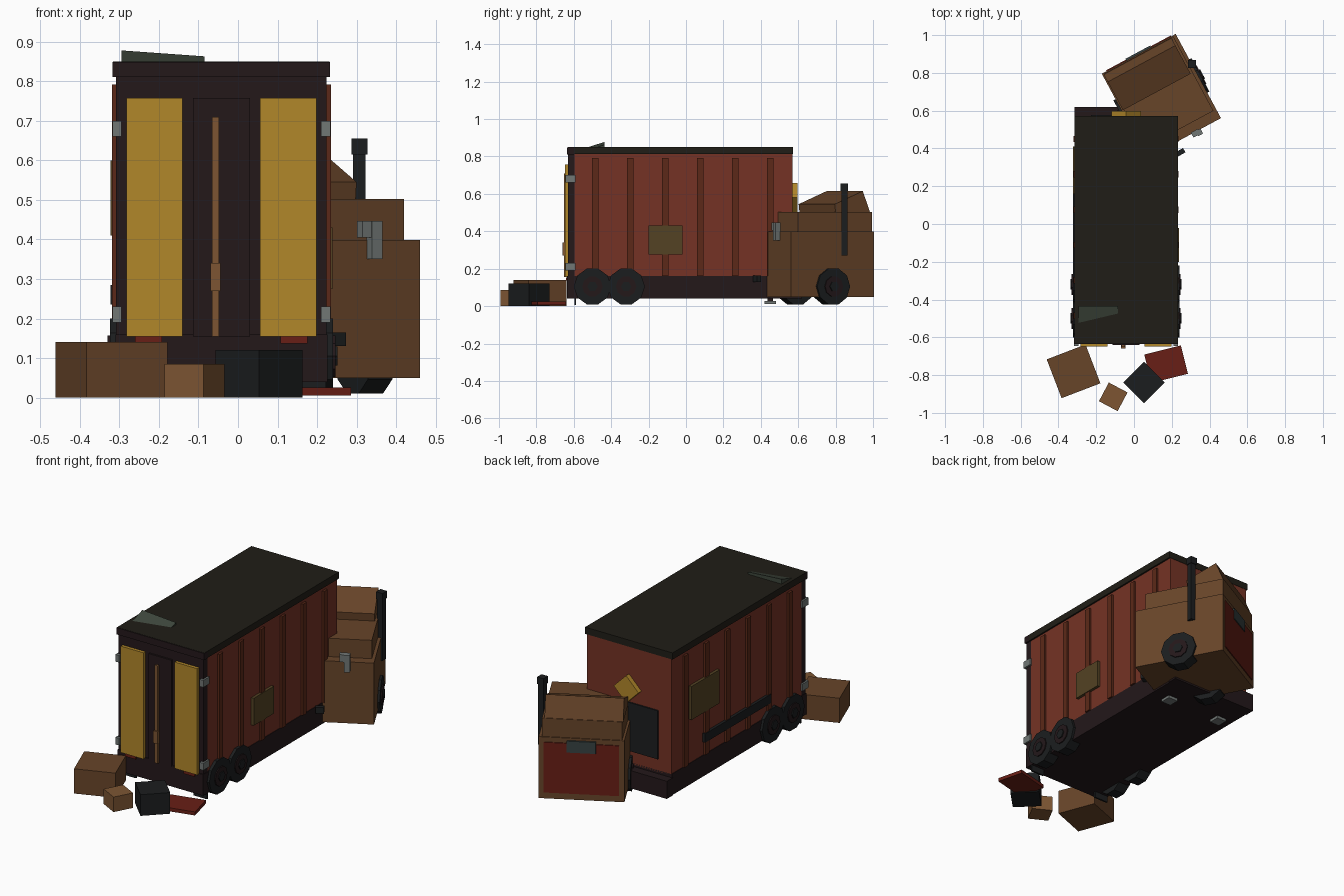
import bpy, bmesh
from math import radians, pi
from mathutils import Matrix, Vector

if "Cube" in bpy.data.objects:
    bpy.data.objects.remove(bpy.data.objects["Cube"])

I = Matrix.Identity(4)

def material(name, r, g, b):
    m = bpy.data.materials.new(name)
    m.diffuse_color = [(c / 255) ** 2.2 for c in (r, g, b)] + [1]
    m.use_nodes = True
    m.node_tree.nodes["Principled BSDF"].inputs["Base Color"].default_value = m.diffuse_color
    return m

RUST = material("rust", 116, 54, 41)
RIB = material("rib_rust", 92, 45, 30)
DARK = material("dark_frame", 40, 30, 32)
ROOF = material("roof", 37, 35, 29)
BROWN = material("brown", 103, 70, 45)
TAN = material("tan", 124, 86, 54)
YELLOW = material("yellow", 176, 134, 46)
TYRE = material("tyre", 33, 35, 36)
STEEL = material("steel", 112, 118, 116)
OLIVE = material("olive_patch", 84, 68, 40)
SLATE = material("slate", 58, 68, 68)
GREEN = material("green_grey", 64, 72, 62)
RED = material("dark_red", 104, 36, 28)

def finish(name, bm, mat, M=I):
    bmesh.ops.recalc_face_normals(bm, faces=bm.faces)
    me = bpy.data.meshes.new(name)
    bm.to_mesh(me)
    bm.free()
    me.materials.append(mat)
    ob = bpy.data.objects.new(name, me)
    ob.matrix_world = M
    bpy.context.collection.objects.link(ob)
    return ob

def box(name, x, y, z, mat, M=I):
    """Box from three (low, high) ranges."""
    bm = bmesh.new()
    bmesh.ops.create_cube(bm, size=1)
    for v in bm.verts:
        v.co = Vector([(r[0] + r[1]) / 2 + c * (r[1] - r[0]) for r, c in zip((x, y, z), v.co)])
    return finish(name, bm, mat, M)

def prism(name, profile, x, mat, M=I):
    """Profile in (y, z) extruded along x."""
    bm = bmesh.new()
    a, b = [[bm.verts.new((px, py, pz)) for py, pz in profile] for px in x]
    bm.faces.new(a)
    bm.faces.new(b)
    n = len(profile)
    for i in range(n):
        bm.faces.new((a[i], a[(i + 1) % n], b[(i + 1) % n], b[i]))
    return finish(name, bm, mat, M)

def disc(name, x, y, z, r, mat, sides=10, M=I):
    """Cylinder with its axis along x."""
    bm = bmesh.new()
    bmesh.ops.create_cone(bm, cap_ends=True, segments=sides, radius1=r, radius2=r, depth=x[1] - x[0],
                          matrix=Matrix.Translation(((x[0] + x[1]) / 2, y, z)) @ Matrix.Rotation(pi / 2, 4, 'Y'))
    return finish(name, bm, mat, M)

def wheel(name, x_out, side, y, M=I):
    def span(a, b):
        return sorted((x_out - side * a, x_out - side * b))
    disc(name + "_tyre", span(0, 0.07), y, 0.105, 0.1, TYRE, 10, M)
    disc(name + "_rim", span(-0.006, 0.02), y, 0.105, 0.055, DARK, 10, M)
    disc(name + "_hub", span(-0.012, 0.02), y, 0.105, 0.028, TYRE, 6, M)

# Trailer body, chassis and roof; local x = 0 is the trailer centreline
T = Matrix.Translation((-0.042, 0, 0))
box("trailer_body", (-0.265, 0.265), (-0.6, 0.57), (0.15, 0.82), RUST, T)
box("chassis", (-0.268, 0.268), (-0.635, 0.57), (0.04, 0.16), DARK, T)
box("nose_bumper", (-0.272, 0.272), (0.565, 0.62), (0.04, 0.14), DARK, T)
box("roof", (-0.274, 0.274), (-0.632, 0.572), (0.812, 0.85), ROOF, T)
box("roof_header", (-0.275, 0.275), (-0.636, -0.6), (0.811, 0.849), DARK, T)

# Side ribs, running gear, hinges and landing legs on both sides
for s, side in ((-1, "left"), (1, "right")):
    for i in range(6):
        y = -0.485 + i * 0.187
        box(f"{side}_rib_{i}", sorted((s * 0.26, s * 0.277)), (y - 0.017, y + 0.017), (0.16, 0.792), RIB, T)
    for i, y in enumerate((-0.5, -0.32)):
        wheel(f"{side}_trailer_wheel_{i}", s * 0.282, s, y, T)
    for z in (0.21, 0.68):
        box(side + "_hinge", sorted((s * 0.252, s * 0.276)), (-0.645, -0.59), (z - 0.02, z + 0.02), STEEL, T)
    box(side + "_mudflap", sorted((s * 0.18, s * 0.265)), (-0.597, -0.587), (0.005, 0.06), TYRE, T)
    box(side + "_landing_leg", (s * 0.17 - 0.015, s * 0.17 + 0.015), (0.435, 0.465), (0.02, 0.06), DARK, T)
    box(side + "_landing_foot", (s * 0.17 - 0.03, s * 0.17 + 0.03), (0.42, 0.48), (0.01, 0.026), STEEL, T)
    box(side + "_door_panel", sorted((s * 0.098, s * 0.24)), (-0.648, -0.62), (0.155, 0.758), YELLOW, T)
    box(side + "_tail_light", sorted((s * 0.15, s * 0.218)), (-0.642, -0.62), (0.137, 0.154), RED, T)
for y in (-0.5, -0.32):
    disc("axle", (-0.25, 0.25), y, 0.075, 0.022, TYRE, 6, T)

# Rear doors with lock bar
box("door_frame", (-0.266, 0.266), (-0.63, -0.595), (0.15, 0.815), DARK, T)
box("door_centre", (-0.072, 0.072), (-0.64, -0.62), (0.155, 0.758), DARK, T)
box("lock_bar", (-0.024, -0.006), (-0.652, -0.635), (0.155, 0.71), TAN, T)
box("lock_handle", (-0.028, -0.002), (-0.66, -0.635), (0.27, 0.34), TAN, T)

# Nose wall fittings
box("nose_panel", (-0.185, 0.185), (0.56, 0.578), (0.225, 0.5), TYRE, T)
D = T @ Matrix.Translation((0, 0.585, 0.58)) @ Matrix.Rotation(radians(45), 4, 'Y')
box("warning_diamond", (-0.055, 0.055), (-0.015, 0.012), (-0.055, 0.055), YELLOW, D)

# Side patches, strip and hose bracket
box("right_patch", (0.26, 0.281), (-0.2, -0.02), (0.275, 0.43), OLIVE, T)
box("left_patch", (-0.281, -0.26), (0.16, 0.41), (0.41, 0.6), OLIVE, T)
box("left_strip", (-0.281, -0.26), (-0.3, 0.29), (0.235, 0.285), TYRE, T)
K = Matrix.Translation((0.247, 0.38, 0.147)) @ Matrix.Rotation(radians(30), 4, 'Z')
box("side_bracket", (-0.022, 0.022), (-0.013, 0.013), (-0.017, 0.017), TYRE, K)

# Lifted roof plate
bm = bmesh.new()
bottom = [(-0.295, -0.53, 0.848), (-0.085, -0.48, 0.848), (-0.085, -0.435, 0.848), (-0.295, -0.435, 0.848)]
v = [bm.verts.new(p) for p in bottom] + [bm.verts.new(p) for p in
     ((-0.085, -0.435, 0.863), (-0.295, -0.435, 0.878))]
for f in ((0, 1, 2, 3), (2, 3, 5, 4), (0, 1, 4, 5), (1, 2, 4), (0, 3, 5)):
    bm.faces.new([v[i] for i in f])
finish("roof_plate", bm, GREEN)

# Jack-knifed cab; local +y is its nose
C = Matrix.Translation((0.145, 0.678, 0)) @ Matrix.Rotation(radians(28.3), 4, 'Z')
box("cab_body", (-0.222, 0.222), (-0.253, 0.253), (0.05, 0.398), BROWN, C)
box("cab_upper", (-0.21, 0.205), (-0.2, 0.248), (0.39, 0.502), BROWN, C)
prism("cab_roof", [(0.245, 0.5), (0.2, 0.615), (0.03, 0.545), (0.035, 0.5)], (-0.215, 0.192), BROWN, C)
box("nose_grille", (-0.195, 0.195), (0.24, 0.258), (0.085, 0.37), RED, C)
box("grille_plate", (-0.075, 0.075), (0.245, 0.263), (0.32, 0.385), SLATE, C)
for s, side in ((-1, "left"), (1, "right")):
    wheel(side + "_cab_wheel", s * 0.235, s, 0.0, C)
disc("cab_axle", (-0.2, 0.2), 0, 0.075, 0.022, TYRE, 6, C)

# Exhaust stack and bent pipe
E = Matrix.Translation((0.307, 0.847, 0))
box("exhaust_pipe", (-0.016, 0.016), (-0.016, 0.016), (0.27, 0.62), TYRE, E)
box("exhaust_cap", (-0.02, 0.02), (-0.02, 0.02), (0.615, 0.655), TYRE, E)
box("bent_pipe_arm", (0.045, 0.085), (-0.275, -0.245), (0.405, 0.447), STEEL, C)
box("bent_pipe_drop", (0.07, 0.1), (-0.28, -0.25), (0.35, 0.447), STEEL, C)

# Spilled cargo behind the doors
for name, x, y, ang, w, d, z0, h, mat in (
        ("large_crate", -0.32, -0.78, 21, 0.22, 0.22, 0.0, 0.14, BROWN),
        ("small_crate", -0.11, -0.915, -28, 0.112, 0.112, 0.0, 0.085, TAN),
        ("dark_crate", 0.053, -0.84, 45, 0.155, 0.155, 0.0, 0.12, TYRE),
        ("fallen_board", 0.17, -0.742, 14, 0.2, 0.155, 0.005, 0.02, RED)):
    M = Matrix.Translation((x, y, z0)) @ Matrix.Rotation(radians(ang), 4, 'Z')
    box(name, (-w / 2, w / 2), (-d / 2, d / 2), (0, h), mat, M)
